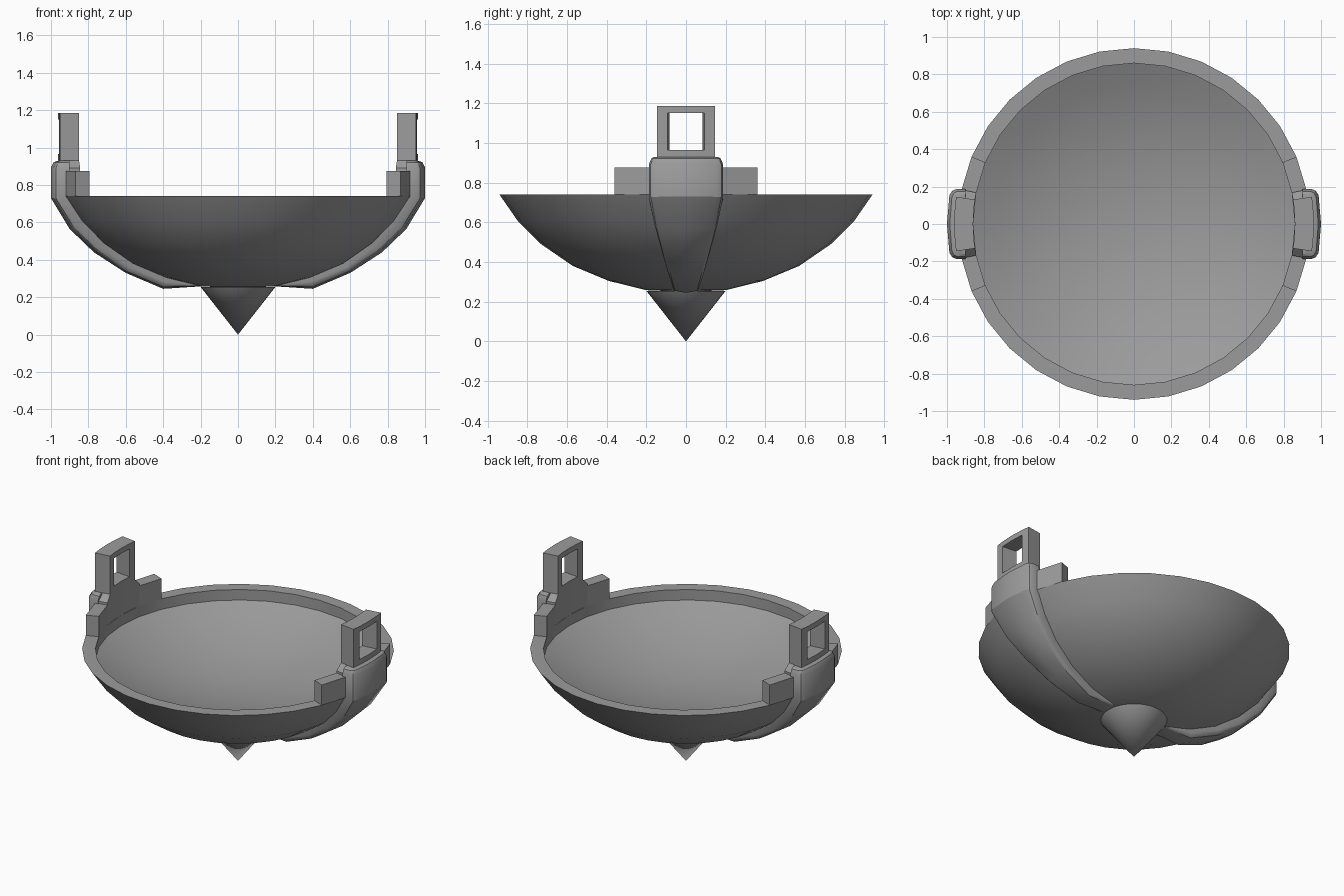
import bpy, bmesh
from math import sin, cos, radians, pi, sqrt

if "Cube" in bpy.data.objects:
    bpy.data.objects.remove(bpy.data.objects["Cube"])

SIDES = 32
grey = bpy.data.materials.new("dark_grey")
grey.diffuse_color = (.33, .33, .33, 1)
grey.use_nodes = True
grey.node_tree.nodes["Principled BSDF"].inputs["Base Color"].default_value = grey.diffuse_color


def finish(name, bm, angle=30):
    bmesh.ops.remove_doubles(bm, verts=bm.verts, dist=1e-5)
    bmesh.ops.recalc_face_normals(bm, faces=bm.faces)
    me = bpy.data.meshes.new(name)
    bm.to_mesh(me)
    bm.free()
    me.materials.append(grey)
    ob = bpy.data.objects.new(name, me)
    bpy.context.collection.objects.link(ob)
    bpy.ops.object.select_all(action='DESELECT')
    ob.select_set(True)
    bpy.context.view_layer.objects.active = ob
    bpy.ops.object.shade_smooth_by_angle(angle=radians(angle))
    return ob


def revolve(name, profile):
    bm = bmesh.new()
    vs = [bm.verts.new((r, 0, z)) for r, z in profile]
    es = [bm.edges.new(p) for p in zip(vs, vs[1:])]
    bmesh.ops.spin(bm, geom=vs + es, cent=(0, 0, 0), axis=(0, 0, 1),
                   angle=2 * pi, steps=SIDES)
    bmesh.ops.remove_doubles(bm, verts=bm.verts, dist=1e-4)
    bmesh.ops.dissolve_degenerate(bm, edges=bm.edges, dist=1e-5)
    return finish(name, bm)


def curved_plate(name, quads, r0, r1, side):
    """Quads in (angle, z) wrapped at radius r0 and thickened to r1."""
    bm = bmesh.new()
    for q in quads:
        bm.faces.new([bm.verts.new((side * r0 * cos(radians(a)),
                                    r0 * sin(radians(a)), z)) for a, z in q])
    bmesh.ops.remove_doubles(bm, verts=bm.verts, dist=1e-5)
    ret = bmesh.ops.extrude_face_region(bm, geom=bm.faces[:], use_keep_orig=True)
    for v in ret['geom']:
        if isinstance(v, bmesh.types.BMVert):
            v.co.x *= r1 / r0
            v.co.y *= r1 / r0
    return finish(name, bm, 20)


def strip(lower, upper):
    return [(lower[i], lower[i + 1], upper[i + 1], upper[i])
            for i in range(len(lower) - 1)]


def row(angles, z):
    return [(a, z) for a in angles]


def loft(name, rings):
    bm = bmesh.new()
    rows = [[bm.verts.new(p) for p in ring] for ring in rings]
    n = len(rows[0])
    for a, b in zip(rows, rows[1:]):
        for i in range(n):
            j = (i + 1) % n
            bm.faces.new((a[i], a[j], b[j], b[i]))
    bm.faces.new(rows[0])
    bm.faces.new(rows[-1])
    return finish(name, bm, 30)


# Bowl shell with flat rim, short vertical lip and a shallow spherical dish
depth = .21
R = (.86 ** 2 + depth ** 2) / (2 * depth)
dish = [(r, .67 - depth + R - sqrt(R * R - r * r))
        for r in (.86, .74, .6, .45, .3, .15, 0)]
revolve("bowl", [(0, .25), (.2, .258), (.39, .305), (.57, .38), (.73, .49),
                 (.85, .61), (.94, .74), (.86, .74)] + dish)

# Pointed foot
revolve("foot_cone", [(0, 0), (.2, .255), (0, .255)])

# Rib stations: outer x, z, inner x, z, half width
rib = [(.96, .93, .90, .93, .16), (.985, .922, .90, .92, .175),
       (1.0, .895, .90, .89, .187), (1.0, .73, .90, .72, .187),
       (.90, .565, .82, .60, .157), (.77, .44, .71, .50, .126),
       (.60, .33, .56, .39, .095), (.40, .245, .38, .32, .068),
       (.20, .258, .20, .275, .06)]
# Rib cross-section: depth fraction, width fraction
section = [(0, -1), (.5, -1), (.72, -.95), (.87, -.82), (1, 0),
           (.87, .82), (.72, .95), (.5, 1), (0, 1)]

for side, tag in ((-1, "left"), (1, "right")):
    # Curved block standing on the rim, with sloped shoulders
    angs = [-22.5, -11.25, -11.25, -8.7, -5.5, 0, 5.5, 8.7, 11.25, 11.25, 22.5]
    tops = [.875, .875, .89, .93, .93, .93, .93, .93, .89, .875, .875]
    quads = [q for q in strip(row(angs, .74), list(zip(angs, tops)))
             if q[0] != q[1]]
    curved_plate("rim_block_" + tag, quads, .86, .94, side)

    # Window-shaped lug above the block
    z = (.93, .965, 1.15, 1.185)
    full = (-8.7, -5.5, 0, 5.5, 8.7)
    frame = strip(row(full, z[0]), row(full, z[1]))
    frame += strip(row(full, z[2]), row(full, z[3]))
    for post in (full[:2], full[3:]):
        frame += strip(row(post, z[1]), row(post, z[2]))
    curved_plate("lug_frame_" + tag, frame, .86, .962, side)

    # Tapering outer rib running down to the foot
    loft("rib_" + tag,
         [[(side * (qx + (px - qx) * d), w * f, qz + (pz - qz) * d)
           for d, f in section] for px, pz, qx, qz, w in rib])
